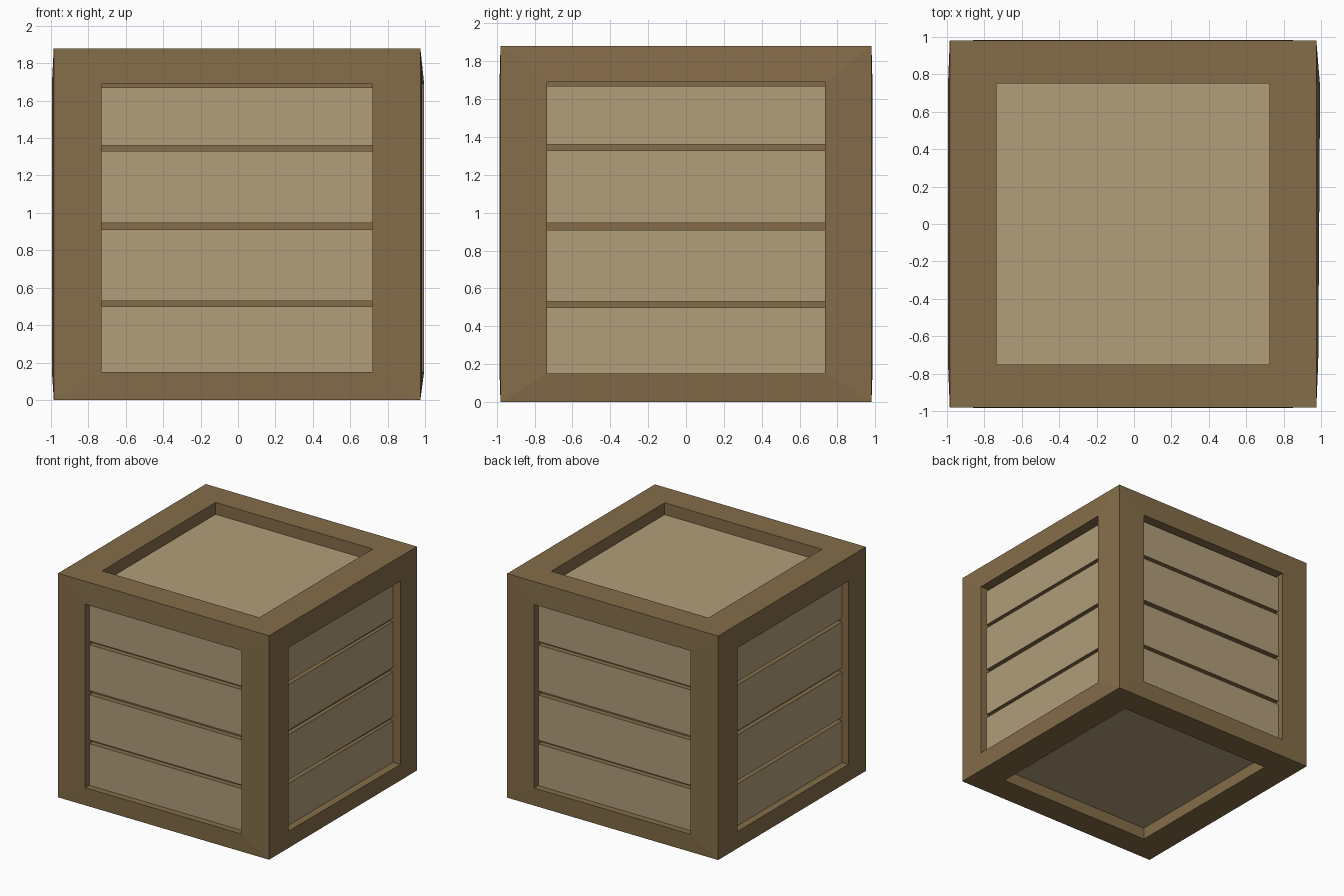
import bpy, bmesh
from mathutils import Vector

if "Cube" in bpy.data.objects:
    bpy.data.objects.remove(bpy.data.objects["Cube"])


def material(name, rgb):
    m = bpy.data.materials.new(name)
    m.use_nodes = True
    m.diffuse_color = (*rgb, 1)
    m.node_tree.nodes["Principled BSDF"].inputs["Base Color"].default_value = (*rgb, 1)
    return m


brown = material("dark wood", (0.235, 0.153, 0.067))
tan = material("light wood", (0.445, 0.342, 0.195))

HALF, TOP = 0.98, 1.88        # outer size
OPEN, LOW, HIGH = 0.735, 0.15, 1.69   # side openings
RECESS, PLANK_DEPTH = 0.1, 0.05


def finish(bm, name):
    mesh = bpy.data.meshes.new(name)
    bm.to_mesh(mesh)
    bm.free()
    mesh.materials.append(brown)
    mesh.materials.append(tan)
    ob = bpy.data.objects.new(name, mesh)
    bpy.context.collection.objects.link(ob)
    return ob


# Frame: a box whose six faces each hold a recessed opening
bm = bmesh.new()
bmesh.ops.create_cube(bm, size=2)
for v in bm.verts:
    v.co = Vector((v.co.x * HALF - 0.005, v.co.y * HALF, TOP if v.co.z > 0 else 0))
for face in list(bm.faces):
    n = face.normal.copy()
    flat = abs(n.z) > 0.5
    # Opening border, slightly bulged and skewed on the two x sides
    bmesh.ops.inset_individual(bm, faces=[face], thickness=0.2)
    for v in face.verts:
        sx, sy = (1 if v.co.x > 0 else -1), (1 if v.co.y > 0 else -1)
        if flat:
            v.co = Vector((sx * 0.73 - 0.005, sy * 0.752, v.co.z))
        else:
            v.co.z = HIGH if v.co.z > TOP / 2 else LOW
            if abs(n.x) > 0.5:
                bulge = 0.02 if sx == sy and sx > 0 else 0.01
                v.co.x += sx * bulge
                v.co.y = sy * OPEN
            else:
                v.co.x = sx * 0.725 - 0.005
                v.co.y += sy * 0.005
    # Push the floor of the opening inwards
    floor = bmesh.ops.extrude_discrete_faces(bm, faces=[face])["faces"][0]
    for v in floor.verts:
        v.co -= n * RECESS
    floor.material_index = 1 if flat else 0
finish(bm, "crate_frame")

# Planks: four on each side, light only on the outer face
SIDES = {"front": (0, -1), "back": (0, 1), "left": (1, 0), "right": (-1, 0)}
ROWS = [(LOW, 0.5), (0.53, 0.91), (0.945, 1.33), (1.36, 1.67)]
for side, (nx, ny) in SIDES.items():
    normal = Vector((nx, ny, 0))
    half = 0.725 if ny else OPEN
    for i, (low, high) in enumerate(ROWS, 1):
        bm = bmesh.new()
        bmesh.ops.create_cube(bm, size=1)
        middle = normal * (HALF - PLANK_DEPTH - 0.03)
        for v in bm.verts:
            size = Vector((0.06 if nx else half * 2, 0.06 if ny else half * 2, high - low))
            v.co = v.co * size + middle + Vector((-0.005, 0, (low + high) / 2))
        bm.normal_update()
        for f in bm.faces:
            f.material_index = 1 if f.normal.dot(normal) > 0.9 else 0
        finish(bm, f"{side}_plank_{i}")
